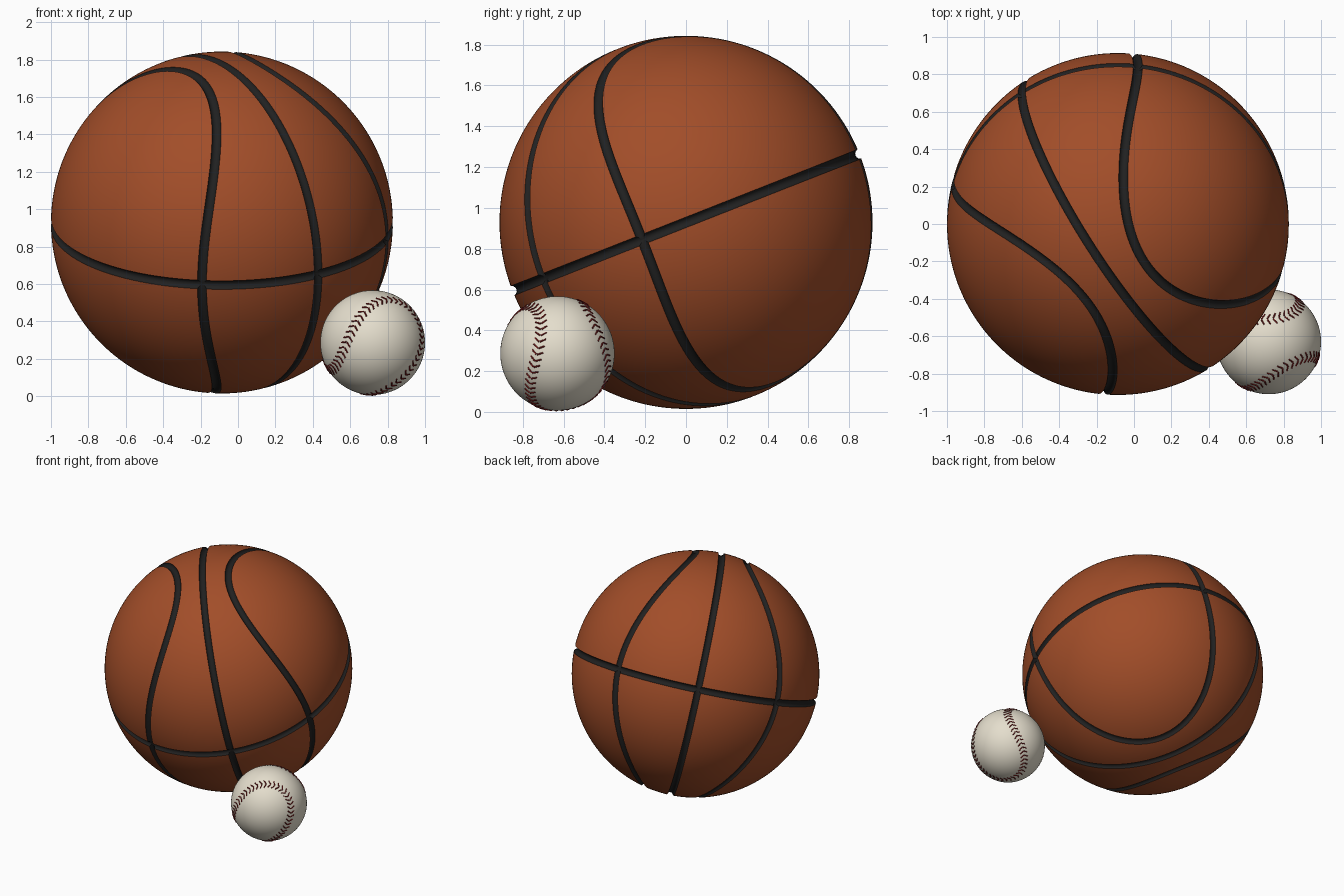
import bpy, bmesh
from math import sin, cos, pi, radians, sqrt
from mathutils import Vector, Matrix

if "Cube" in bpy.data.objects:
    bpy.data.objects.remove(bpy.data.objects["Cube"])


def material(name, rgb):
    m = bpy.data.materials.new(name)
    m.diffuse_color = (*rgb, 1)
    m.use_nodes = True
    m.node_tree.nodes["Principled BSDF"].inputs["Base Color"].default_value = m.diffuse_color
    return m


orange = material("orange_rubber", (0.36, 0.075, 0.022))
black = material("black_seam", (0.015, 0.015, 0.015))
cream = material("cream_leather", (0.78, 0.73, 0.61))
red = material("red_thread", (0.2, 0.012, 0.012))


def ball(name, centre, radius, segs, mats):
    bpy.ops.mesh.primitive_uv_sphere_add(segments=segs, ring_count=segs // 2,
                                         radius=radius, location=centre)
    ob = bpy.context.object
    ob.name = name
    for m in mats:
        ob.data.materials.append(m)
    bpy.ops.object.shade_smooth()
    return ob


def seam_cutter(path, centre, radius, r, n=240, sides=14):
    """Closed tube lying on a sphere, following unit directions path(t)."""
    bm = bmesh.new()
    pts = [path(2 * pi * i / n) for i in range(n)]
    rings = []
    for i, p in enumerate(pts):
        side = (pts[(i + 1) % n] - pts[i - 1]).cross(p).normalized()
        rings.append([bm.verts.new(p * radius + r * (cos(a) * p + sin(a) * side))
                      for a in (2 * pi * j / sides for j in range(sides))])
    for i in range(n):
        a, b = rings[i], rings[(i + 1) % n]
        for j in range(sides):
            k = (j + 1) % sides
            f = bm.faces.new((a[j], a[k], b[k], b[j]))
            f.material_index = 1
            f.smooth = True
    bmesh.ops.recalc_face_normals(bm, faces=bm.faces)
    me = bpy.data.meshes.new("seam_cutter")
    bm.to_mesh(me)
    bm.free()
    me.materials.append(orange)
    me.materials.append(black)
    ob = bpy.data.objects.new("seam_cutter", me)
    ob.location = centre
    ob.hide_render = True
    bpy.context.collection.objects.link(ob)
    return ob


# Large ball with grooved seams
C, R = Vector((-0.086, 0, 0.929)), 0.914
big = ball("large_ball", C, R, 176, (orange, black))

tilt, turn = radians(21.5), radians(34.3)
up = Vector((0, -sin(tilt), cos(tilt)))
front = Vector((0, -cos(tilt), -sin(tilt)))
mid = sin(turn) * Vector((1, 0, 0)) + cos(turn) * front
axis = up.cross(mid).normalized()
if axis.x < 0:
    axis = -axis


def oval(sign):
    def path(t):
        polar = radians(62.4 - 14.5 * cos(2 * t) + 1.1 * cos(4 * t))
        return sign * axis * cos(polar) + sin(polar) * (cos(t) * mid + sin(t) * up)
    return path


paths = [lambda t: cos(t + .01) * mid + sin(t + .01) * axis,
         lambda t: cos(t + .01) * mid + sin(t + .01) * up,
         oval(1), oval(-1)]
for path in paths:
    cutter = seam_cutter(path, C, R + 0.004, 0.025)
    mod = big.modifiers.new("groove", 'BOOLEAN')
    mod.operation = 'DIFFERENCE'
    mod.solver = 'EXACT'
    mod.object = cutter
    bpy.context.view_layer.objects.active = big
    bpy.ops.object.modifier_apply(modifier=mod.name)
    bpy.data.objects.remove(cutter)
bpy.ops.object.select_all(action='DESELECT')
big.select_set(True)
bpy.context.view_layer.objects.active = big
bpy.ops.object.shade_smooth_by_angle(angle=radians(35))

# Small stitched ball
c, r = Vector((0.72, -0.63, 0.287)), 0.28
ball("small_ball", c, r, 96, (cream,))

# Stitch seam: curve with two horseshoe lobes, in its own tilted axes
Z = Vector((0.534, 0.094, 0.844)).normalized()
L = Vector((0.30, -0.94, -0.08))
L = (L - L.dot(Z) * Z).normalized()
N = Z.cross(L)
A, B = 0.72, 0.28


def stitch_path(t):
    x = A * cos(t) + B * cos(3 * t)
    y = A * sin(t) - B * sin(3 * t)
    z = 2 * sqrt(A * B) * sin(2 * t)
    return ((x + y) * L + (x - y) * N) / sqrt(2) + z * Z


# even spacing along the curve
dense = [stitch_path(2 * pi * i / 3000) for i in range(3001)]
total = sum((dense[i + 1] - dense[i]).length for i in range(3000))
count, run, spots = 92, 0.0, []
for i in range(3000):
    if run >= len(spots) * total / count and len(spots) < count:
        spots.append((dense[i], (dense[i + 1] - dense[i]).normalized()))
    run += (dense[i + 1] - dense[i]).length

bm = bmesh.new()
for p, t in spots:
    side = t.cross(p).normalized()
    for s in (-1, 1):
        a = (p + s * 0.008 * side).normalized() * (r + 0.001)
        b = (p + s * 0.105 * side + 0.06 * t).normalized() * (r + 0.001)
        d = b - a
        mat = Matrix.Translation((a + b) / 2) @ d.to_track_quat('Z', 'Y').to_matrix().to_4x4()
        bmesh.ops.create_cone(bm, cap_ends=True, segments=8, radius1=0.0042,
                              radius2=0.0036, depth=d.length, matrix=mat)
me = bpy.data.meshes.new("stitches")
bm.to_mesh(me)
bm.free()
me.materials.append(red)
st = bpy.data.objects.new("stitches", me)
st.location = c
bpy.context.collection.objects.link(st)
bpy.ops.object.select_all(action='DESELECT')
st.select_set(True)
bpy.context.view_layer.objects.active = st
bpy.ops.object.shade_smooth_by_angle(angle=radians(50))
